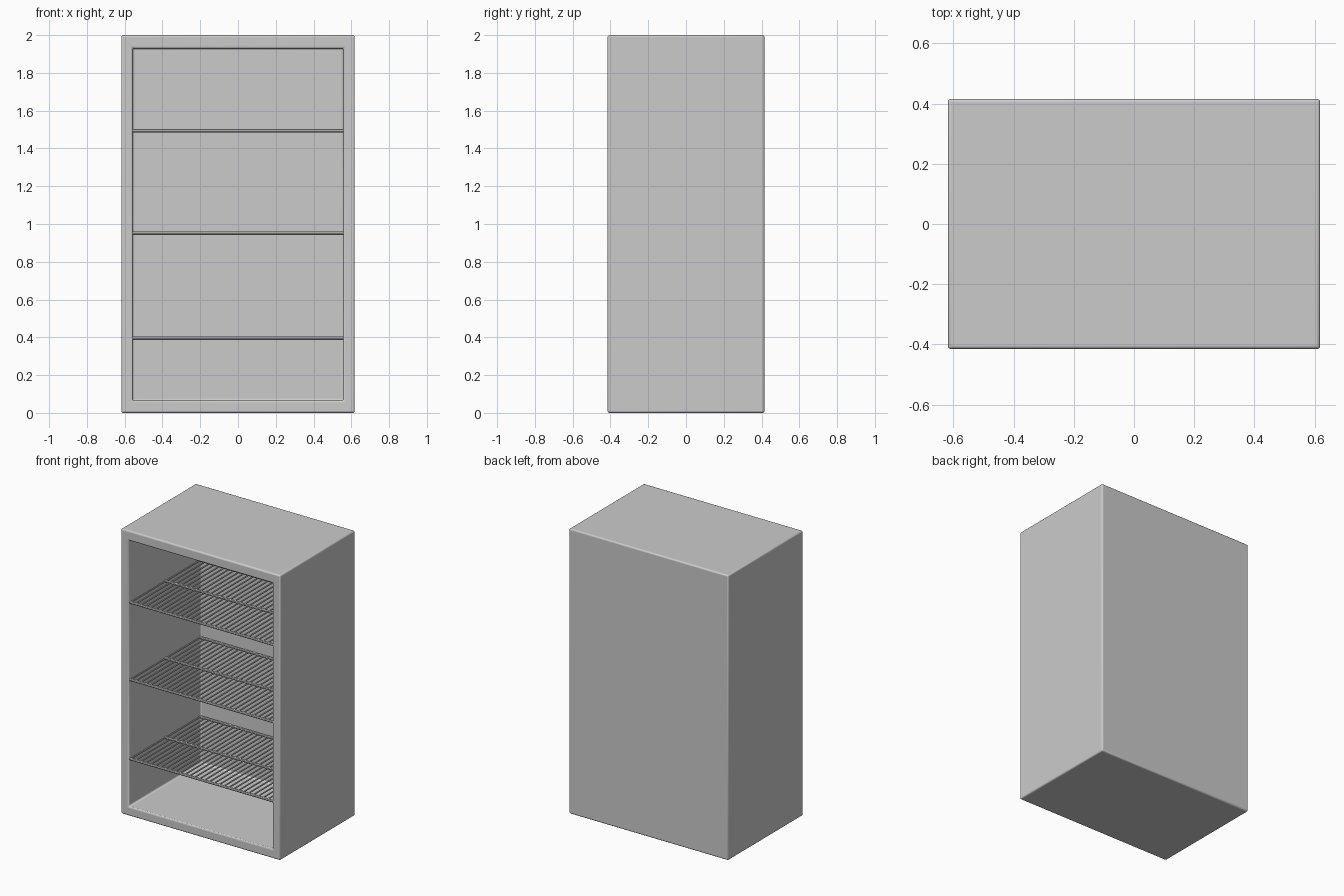
import bpy, bmesh
from mathutils import Vector

if "Cube" in bpy.data.objects:
    bpy.data.objects.remove(bpy.data.objects["Cube"])

W, D, H = 1.236, 0.83, 2.0      # outer size
WALL = 0.06                     # rim thickness
BACK = 0.385                    # inner face of the back panel
IN = W / 2 - WALL               # inner half width


def finish(name, bm, bevel, segments):
    bmesh.ops.recalc_face_normals(bm, faces=bm.faces)
    mesh = bpy.data.meshes.new(name)
    bm.to_mesh(mesh)
    bm.free()
    ob = bpy.data.objects.new(name, mesh)
    bpy.context.collection.objects.link(ob)
    if bevel:
        mod = ob.modifiers.new("soft_edges", 'BEVEL')
        mod.width = bevel
        mod.segments = segments
    bpy.context.view_layer.objects.active = ob
    ob.select_set(True)
    bpy.ops.object.shade_smooth_by_angle()
    ob.select_set(False)
    return ob


def box(bm, center, size):
    geom = bmesh.ops.create_cube(bm, size=1)
    for v in geom["verts"]:
        v.co = Vector(c + a * s for c, a, s in zip(center, v.co, size))


def rod(bm, a, b, radius, sides=8):
    a, b = Vector(a), Vector(b)
    d = b - a
    mat = d.to_track_quat('Z', 'Y').to_matrix().to_4x4()
    mat.translation = (a + b) / 2
    bmesh.ops.create_cone(bm, cap_ends=True, segments=sides, radius1=radius,
                          radius2=radius, depth=d.length, matrix=mat)


# Cabinet: a box with its front face inset and pushed back to form the cavity
bm = bmesh.new()
box(bm, (0, 0, H / 2), (W, D, H))
bm.normal_update()
front = min(bm.faces, key=lambda f: f.calc_center_median().y)
bmesh.ops.inset_region(bm, faces=[front], thickness=WALL + 0.005)
for v in front.verts:
    v.co.x = IN if v.co.x > 0 else -IN
    v.co.z = H - 0.07 if v.co.z > 1 else 0.065
ext = bmesh.ops.extrude_discrete_faces(bm, faces=[front])
for v in ext["faces"][0].verts:
    v.co.y = BACK
finish("cabinet", bm, 0.01, 3)

# Wire shelves: thin rods running back, carried by cross bars
WIRES = 30
Y0, Y1 = -0.40, BACK - 0.004
for name, z in (("lower", 0.395), ("middle", 0.951), ("upper", 1.493)):
    bm = bmesh.new()
    for y in (Y0, (Y0 + Y1) / 2, Y1 - 0.008):
        rod(bm, (-IN, y, z), (IN, y, z), 0.009)
    for i in range(WIRES):
        x = (IN - 0.008) * (2 * i / (WIRES - 1) - 1)
        rod(bm, (x, Y0, z + 0.003), (x, Y1, z + 0.003), 0.005)
    finish(name + "_wire_shelf", bm, 0, 0)
